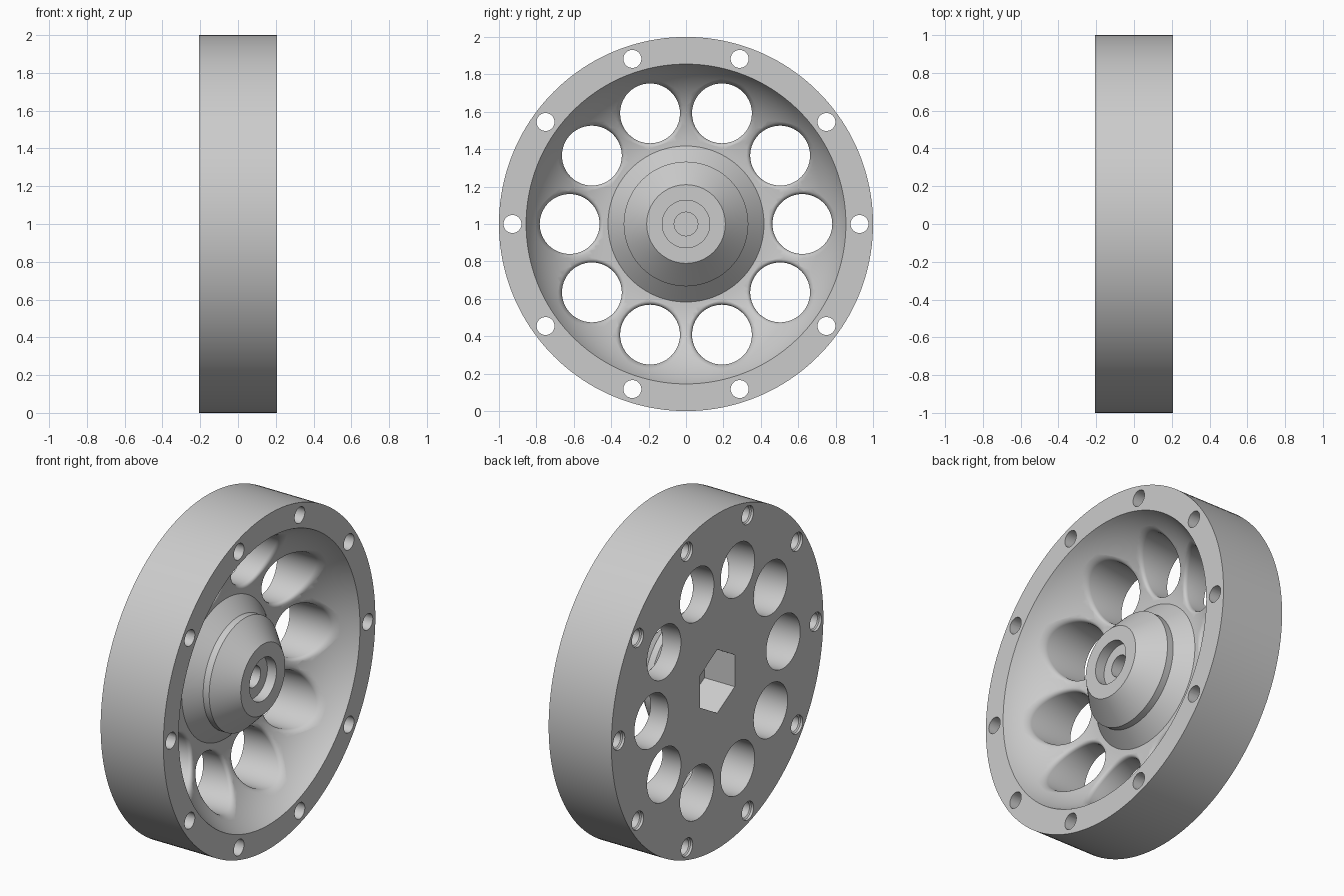
import bpy, bmesh, math
from math import sin, cos, pi, radians
from mathutils import Matrix

cube = bpy.data.objects.get("Cube")
if cube:
    bpy.data.objects.remove(cube, do_unlink=True)

HALF = 0.207            # half the wheel's width along x
FLOOR, HUB_R = -0.08, 0.417
BOWL_R, BOWL_END = 0.478, radians(66.5)
COUNT = 10              # large holes and rim holes


def bowl_x(r):
    """Depth of the curved bowl surface at radius r."""
    d = max(r - HUB_R, 0)
    return FLOOR + BOWL_R - math.sqrt(BOWL_R ** 2 - d ** 2)


def add_rings(bm, rings):
    """Skin a closed solid through rings of equal vertex count."""
    loops = [[bm.verts.new(p) for p in ring] for ring in rings]
    n = len(loops[0])
    for a, b in zip(loops, loops[1:]):
        for i in range(n):
            j = (i + 1) % n
            bm.faces.new((a[i], a[j], b[j], b[i]))
    bm.faces.new(loops[0][::-1])
    bm.faces.new(loops[-1])


def circle(x, r, n, cy=0.0, cz=0.0):
    """Ring around the x axis, first vertex pointing up."""
    return [(x, cy + r * sin(2 * pi * i / n), cz + r * cos(2 * pi * i / n))
            for i in range(n)]


def make_object(name, bm):
    bmesh.ops.recalc_face_normals(bm, faces=bm.faces)
    mesh = bpy.data.meshes.new(name)
    bm.to_mesh(mesh)
    bm.free()
    obj = bpy.data.objects.new(name, mesh)
    bpy.context.collection.objects.link(obj)
    return obj


# Wheel body: back, rim, bowl, stepped conical hub, stepped bore
arc = [(FLOOR + BOWL_R * (1 - cos(t)), HUB_R + BOWL_R * sin(t))
       for t in (BOWL_END * i / 20 for i in range(20, -1, -1))]
arc[0] = (HALF, 0.855)
profile = [(-HALF, 1.0), (HALF, 1.0)] + arc + [
    (0.003, 0.333), (0.043, 0.333), (0.165, 0.21), (0.165, 0.127),
    (0.105, 0.127), (0.105, 0.063), (0.03, 0.063)]
bm = bmesh.new()
add_rings(bm, [circle(x, r, 160) for x, r in profile])
wheel = make_object("wheel_body", bm)

# Cutters: hexagonal socket in the back
bm = bmesh.new()
add_rings(bm, [circle(-0.3, 0.19, 6), circle(-0.007, 0.19, 6)])


def flared_ring(r, offset, cz, n=64):
    """Ring that follows the bowl surface at a given offset below it."""
    return [(bowl_x(math.hypot(y, z)) + offset, y, z)
            for _, y, z in circle(0, r, n, 0, cz)]


# Large holes with a rounded lip, and countersunk rim holes
for k in range(COUNT):
    hole = bmesh.new()
    cz = 0.622
    add_rings(hole, [circle(-0.3, 0.16, 64, 0, cz),
                     flared_ring(0.16, -0.022, cz),
                     flared_ring(0.163, -0.011, cz),
                     flared_ring(0.169, -0.004, cz),
                     flared_ring(0.178, 0.0005, cz),
                     circle(0.4, 0.178, 64, 0, cz)])
    cz = 0.928
    add_rings(hole, [circle(x, r, 32, 0, cz) for x, r in
                     ((-0.3, 0.055), (-HALF + 0.015, 0.055),
                      (-HALF + 0.022, 0.048), (0.3, 0.048))])
    turn = Matrix.Rotation(pi / 2 + 2 * pi * k / COUNT, 4, 'X')
    bmesh.ops.transform(hole, matrix=turn, verts=hole.verts)
    part = bpy.data.meshes.new("hole_cut")
    hole.to_mesh(part)
    hole.free()
    bm.from_mesh(part)
    bpy.data.meshes.remove(part)
cutter = make_object("hole_cutters", bm)
cutter.hide_render = True

# Cut the holes
bpy.context.view_layer.objects.active = wheel
wheel.select_set(True)
cut = wheel.modifiers.new("holes", 'BOOLEAN')
cut.operation = 'DIFFERENCE'
cut.solver = 'EXACT'
cut.object = cutter
bpy.ops.object.modifier_apply(modifier=cut.name)
bpy.data.objects.remove(cutter, do_unlink=True)

# Grey metal
grey = bpy.data.materials.new("grey_metal")
grey.use_nodes = True
colour = (0.6, 0.6, 0.6, 1)
grey.diffuse_color = colour
grey.node_tree.nodes["Principled BSDF"].inputs["Base Color"].default_value = colour
wheel.data.materials.clear()
wheel.data.materials.append(grey)

# Stand on the ground and smooth the round surfaces
wheel.location.z = 1.0
bpy.ops.object.shade_smooth_by_angle(angle=radians(30))
